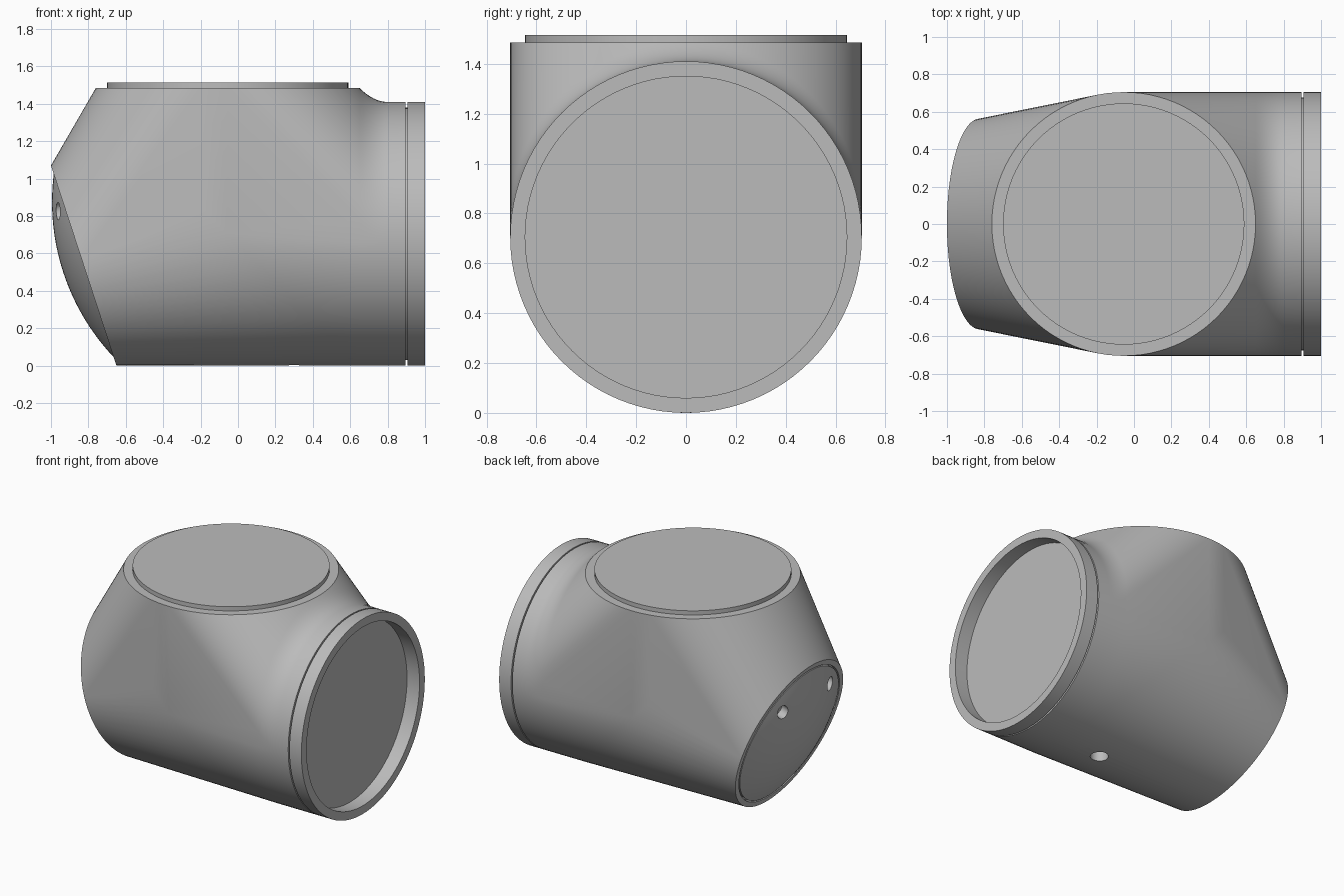
import bpy, bmesh
from math import cos, sin, pi, sqrt
from mathutils import Matrix, Vector

cube = bpy.data.objects.get("Cube")
if cube:
    bpy.data.objects.remove(cube, do_unlink=True)

SEG = 96
R = 0.705            # pipe radius, also the pipe axis height
RIN = 0.645          # inner radius of the openings
AXIS_X = -0.055      # vertical branch axis
TOP = 2 * R + 0.075
FILLET = 0.65        # where the fillet starts
ANGLES = [2 * pi * i / SEG for i in range(SEG)]

grey = bpy.data.materials.new("plain grey")
grey.use_nodes = True
grey.diffuse_color = (0.5, 0.5, 0.5, 1)
grey.node_tree.nodes["Principled BSDF"].inputs["Base Color"].default_value = (0.5, 0.5, 0.5, 1)

# Frame of the tilted end cap: local z points outward, local x up the slope
slope = Vector((-0.35, 0, 1.07)).normalized()
side = Vector((0, 1, 0))
cap_frame = Matrix((slope, side, slope.cross(side))).transposed().to_4x4()
cap_frame.translation = (-0.825, 0, 0.535)


def make_object(name, bm, smooth=True):
    bmesh.ops.recalc_face_normals(bm, faces=bm.faces)
    mesh = bpy.data.meshes.new(name)
    bm.to_mesh(mesh)
    bm.free()
    mesh.materials.append(grey)
    ob = bpy.data.objects.new(name, mesh)
    bpy.context.collection.objects.link(ob)
    return ob


def loft(bm, rings, cap_start=True):
    loops = [[bm.verts.new(p) for p in ring] for ring in rings]
    for a, b in zip(loops, loops[1:]):
        for i in range(SEG):
            j = (i + 1) % SEG
            bm.faces.new((a[i], a[j], b[j], b[i]))
    if cap_start:
        bm.faces.new(loops[0])
    bm.faces.new(loops[-1])


def lathe(name, profile, frame):
    """Revolve (radius, height) points about the frame's z axis."""
    bm = bmesh.new()
    loft(bm, [[frame @ Vector((r * cos(t), r * sin(t), h)) for t in ANGLES]
              for r, h in profile])
    return make_object(name, bm)


def cut(target, cutter):
    mod = target.modifiers.new("cut", "BOOLEAN")
    mod.operation = "DIFFERENCE"
    mod.solver = "EXACT"
    mod.object = cutter
    bpy.context.view_layer.update()
    graph = bpy.context.evaluated_depsgraph_get()
    mesh = bpy.data.meshes.new_from_object(target.evaluated_get(graph))
    target.modifiers.clear()
    target.data = mesh
    bpy.data.objects.remove(cutter, do_unlink=True)


def pipe_ring(x, radius=R, lift=0.0):
    return [Vector((x, radius * sin(t), R + radius * cos(t) + (lift if cos(t) > -1e-6 else 0)))
            for t in ANGLES]


def fillet_ring(x):
    return pipe_ring(x, R, (FILLET + 0.15 - x) ** 2 / 0.3)


# Body: skin around the top opening, the mitre, the tilted end and the pipe
bm = bmesh.new()
points = [Vector((AXIS_X + R * cos(t), R * sin(t), TOP)) for t in ANGLES]
points += [Vector((AXIS_X - R * cos(t), R * sin(t), R + R * cos(t))) for t in ANGLES]
points += [cap_frame @ Vector((0.563 * cos(t), 0.563 * sin(t), 0)) for t in ANGLES]
points += fillet_ring(FILLET)
for p in points:
    bm.verts.new(p)
bmesh.ops.remove_doubles(bm, verts=bm.verts, dist=1e-4)
hull = bmesh.ops.convex_hull(bm, input=bm.verts)
bmesh.ops.delete(bm, geom=[v for v in bm.verts if not v.link_faces], context="VERTS")
end_faces = [f for f in bm.faces if all(abs(v.co.x - FILLET) < 1e-4 for v in f.verts)]
bmesh.ops.delete(bm, geom=end_faces, context="FACES")

# Fillet, pipe, thin groove and recessed end
rings = [fillet_ring(FILLET + 0.15 * i / 8) for i in range(9)]
rings += [pipe_ring(x, r) for x, r in ((0.895, R), (0.895, R - 0.03), (0.905, R - 0.03),
                                       (0.905, R), (1, R), (1, RIN), (0.9, RIN))]
loft(bm, rings, cap_start=False)
bmesh.ops.remove_doubles(bm, verts=bm.verts, dist=1e-4)
body = make_object("tee_body", bm)

# Shallow seat in the tilted end and drain hole underneath
cut(body, lathe("seat_cutter", [(0.525, -0.03), (0.525, 0.1)], cap_frame))
cut(body, lathe("drain_cutter", [(0.06, -0.1), (0.06, 0.12)], Matrix.Translation((0.3, 0, 0))))

# Raised disc on the top opening
top_disc = lathe("top_disc", [(RIN, TOP - 0.01), (RIN, 1.515)],
                 Matrix.Translation((AXIS_X, 0, 0)))

# Domed cover on the tilted end, with two finger holes
A, H = 0.515, 0.115
ball = (A * A + H * H) / (2 * H)
profile = [(A, -0.035)]
for i in range(16):
    r = A * (1 - i / 16)
    profile.append((r, sqrt(ball * ball - r * r) - ball + H))
profile.append((0.004, H))
cover = lathe("domed_cover", profile, cap_frame)
for y in (-0.27, 0.27):
    cut(cover, lathe("finger_cutter", [(0.045, 0.0), (0.045, 0.3)],
                     cap_frame @ Matrix.Translation((0.32, y, 0))))

for ob in (body, top_disc, cover):
    bpy.ops.object.select_all(action="DESELECT")
    ob.select_set(True)
    bpy.context.view_layer.objects.active = ob
    bpy.ops.object.shade_smooth_by_angle(angle=0.28)
